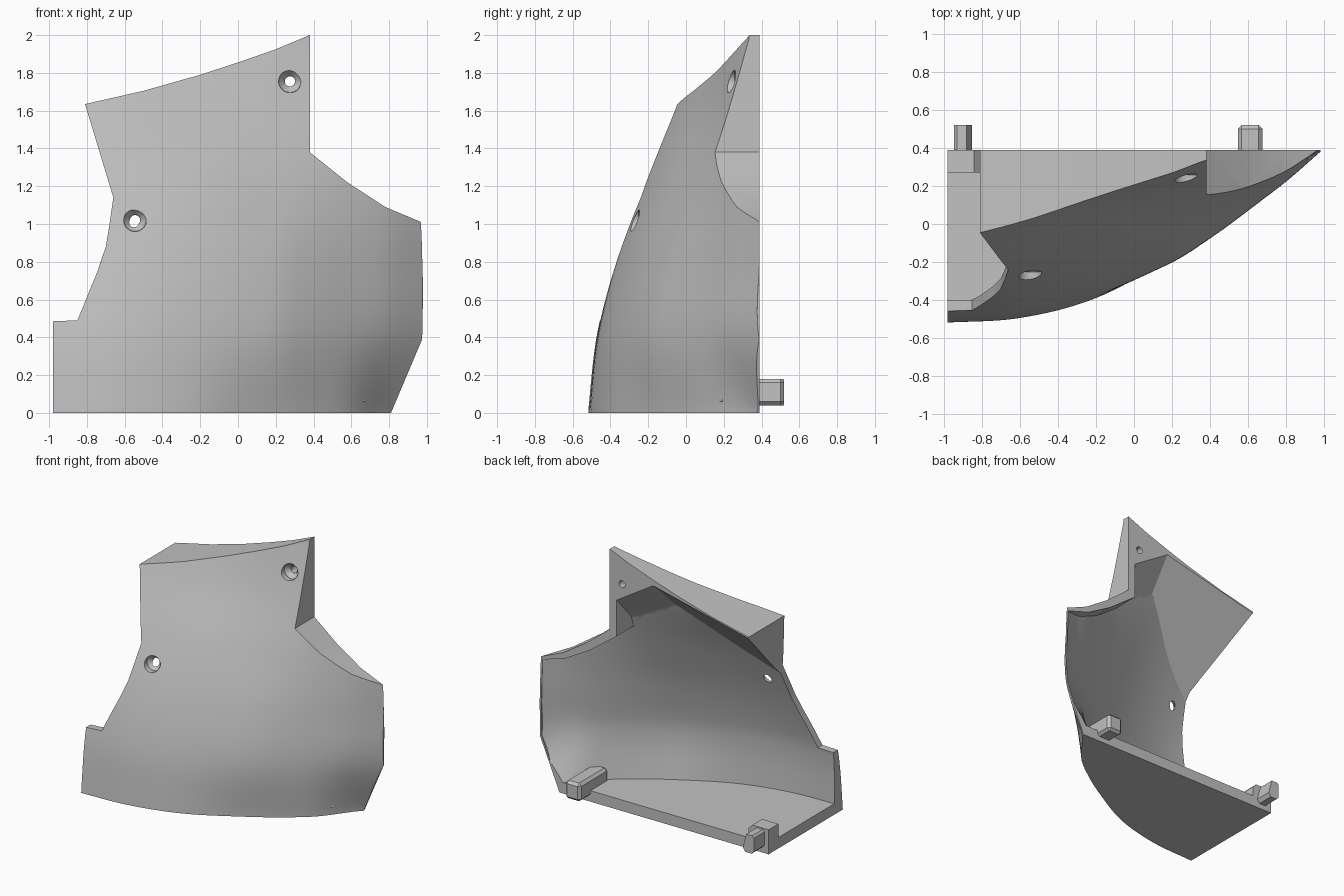
import bpy, bmesh
from mathutils import Vector

default_cube = bpy.data.objects.get("Cube")
if default_cube:
    bpy.data.objects.remove(default_cube, do_unlink=True)

grey = bpy.data.materials.new("plain grey")
grey.use_nodes = True
colour = (0.54, 0.54, 0.54, 1)
grey.diffuse_color = colour
for node in grey.node_tree.nodes:
    if node.type == 'BSDF_PRINCIPLED':
        node.inputs["Base Color"].default_value = colour

BACK = .39

# Depth of the curved front: one row per height, one column per x position
COLUMNS = (-1, -.6, -.2, .2, .4, .6, .8, .98)
HEIGHTS = (0, .4, .8, 1.2, 1.6, 2)
DEPTHS = (
    (-.52, -.495, -.39, -.175, -.045, .115, .37, .52),
    (-.475, -.455, -.36, -.2, -.075, .07, .23, .39),
    (-.38, -.355, -.265, -.115, -.005, .12, .25, .392),
    (-.26, -.205, -.115, .025, .105, .195, .295, .41),
    (-.09, -.025, .07, .175, .23, .28, .35, .45),
    (.1, .14, .215, .29, .345, .4, .45, .5),
)


def spline(knots, values, t):
    """Smooth curve through the given values."""
    last = len(knots) - 1
    t = min(max(t, knots[0]), knots[last])
    i = max(k for k in range(last) if knots[k] <= t)

    def slope(k):
        a, b = max(k - 1, 0), min(k + 1, last)
        return (values[b] - values[a]) / (knots[b] - knots[a])

    span = knots[i + 1] - knots[i]
    s = (t - knots[i]) / span
    blend = s * s * (3 - 2 * s)
    return (values[i] * (1 - blend) + values[i + 1] * blend
            + span * s * (1 - s) * ((1 - s) * slope(i) - s * slope(i + 1)))


def front_depth(x, z):
    return spline(HEIGHTS, [spline(COLUMNS, row, x) for row in DEPTHS], z)


def wall_thickness(x, z):
    """Thicker near the floor and on the slope, thin at the left rim."""
    slope_gain = .012 * min(1, max(0, x + .4))
    taper = min(1, max(.15, (.97 - x) / .28))
    return taper * (.054 + slope_gain + max(0, .1 * (.5 - z)))


def finish(bm, name):
    bmesh.ops.recalc_face_normals(bm, faces=bm.faces[:])
    mesh = bpy.data.meshes.new(name)
    bm.to_mesh(mesh)
    bm.free()
    mesh.materials.append(grey)
    obj = bpy.data.objects.new(name, mesh)
    bpy.context.collection.objects.link(obj)
    return obj


def prism(name, points, low, high):
    """Extrude an x-z outline along y."""
    bm = bmesh.new()
    face = bm.faces.new([bm.verts.new((x, low, z)) for x, z in points])
    new = bmesh.ops.extrude_face_region(bm, geom=[face])["geom"]
    for v in new:
        if isinstance(v, bmesh.types.BMVert):
            v.co.y = high
    return finish(bm, name)


def curved_block(name, offset):
    """Block whose front follows the curved surface, set back by offset(x, z)."""
    bm = bmesh.new()
    bmesh.ops.create_grid(bm, x_segments=44, y_segments=44, size=1.13)
    for v in bm.verts:
        x, z = v.co.x, v.co.y + 1
        v.co = (x, front_depth(x, z) + offset(x, z), z)
    new = bmesh.ops.extrude_face_region(bm, geom=bm.faces[:])["geom"]
    for v in new:
        if isinstance(v, bmesh.types.BMVert):
            v.co.y = 1
    return finish(bm, name)


def half_space(point, normal):
    """Large box lying on one side of a plane."""
    direction = Vector(normal).normalized()
    bm = bmesh.new()
    bmesh.ops.create_cube(bm, size=6)
    turn = direction.to_track_quat('Z', 'Y')
    for v in bm.verts:
        v.co = turn @ v.co + Vector(point) + direction * 3
    return finish(bm, "half_space")


def combine(obj, tool, operation):
    """Apply a boolean and remove the tool."""
    mod = obj.modifiers.new("cut", 'BOOLEAN')
    mod.operation, mod.solver, mod.object = operation, 'EXACT', tool
    bpy.context.view_layer.update()
    graph = bpy.context.evaluated_depsgraph_get()
    result = bpy.data.meshes.new_from_object(obj.evaluated_get(graph))
    obj.modifiers.clear()
    obj.data = result
    bpy.data.objects.remove(tool, do_unlink=True)


def frustum(x, z, start, end, r_start, r_end):
    """Round cutter running along y."""
    bpy.ops.mesh.primitive_cone_add(
        vertices=32, radius1=r_end, radius2=r_start, depth=end - start,
        location=(x, (start + end) / 2, z), rotation=(1.5708, 0, 0))
    return bpy.context.object


def chamfered_box(name, low, high, chamfer):
    bm = bmesh.new()
    bmesh.ops.create_cube(bm, size=1)
    for v in bm.verts:
        v.co = [a + (b - a) * (c + .5) for a, b, c in zip(low, high, v.co)]
    bmesh.ops.bevel(bm, geom=bm.edges[:], offset=chamfer, segments=1,
                    affect='EDGES', profile=.5)
    return finish(bm, name)


# Outer body, trimmed to its front outline
outline = [
    (-.98, 0), (.81, 0), (.975, .39), (.98, .65), (.97, 1.01), (.78, 1.09),
    (.58, 1.22), (.38, 1.38), (.38, 2), (.2, 1.925), (0, 1.855), (-.2, 1.79),
    (-.5, 1.705), (-.81, 1.635), (-.66, 1.14), (-.68, 1), (-.7, .88),
    (-.74, .76), (-.85, .49), (-.98, .485)]
shell = curved_block("shell", lambda x, z: 0)
combine(shell, prism("trim", outline, -.9, BACK), 'INTERSECT')

# Hollow, open at the back and the right side
hollow_outline = [
    (-1.05, .085), (.835, .085), (.963, .4), (.967, .65), (.955, .99),
    (.76, 1.05), (.55, 1.17), (.32, 1.34), (.32, 2.05), (-1.05, 2.05)]
hollow = curved_block("hollow", wall_thickness)
combine(hollow, prism("trim", hollow_outline, -.9, .9), 'INTERSECT')

# Sloped undersides of the roof and of the solid screw corner
combine(hollow, half_space((-.81, BACK, 1.622), (-.235, -.95, 1)), 'DIFFERENCE')
combine(hollow, half_space((0, BACK, 1.82), (.625, -1.1, 1)), 'DIFFERENCE')
combine(shell, hollow, 'DIFFERENCE')

# Countersunk screw holes
for x, z in ((-.545, 1.02), (.275, 1.755)):
    y = front_depth(x, z)
    combine(shell, frustum(x, z, y - .1, y + .016, .06, .06), 'DIFFERENCE')
    combine(shell, frustum(x, z, y + .014, y + .05, .06, .028), 'DIFFERENCE')
    combine(shell, frustum(x, z, y - .2, y + .5, .027, .027), 'DIFFERENCE')

bpy.ops.object.select_all(action='DESELECT')
shell.select_set(True)
bpy.context.view_layer.objects.active = shell
bpy.ops.object.shade_smooth_by_angle(angle=.5)

# Locating tabs on the floor
chamfered_box("left_tab", (.545, .17, .04), (.675, .52, .18), .02)
tab_profile = [(-.945, .06), (-.925, .04), (-.87, .04), (-.85, .07),
               (-.88, .18), (-.93, .18), (-.945, .165)]
prism("right_tab", tab_profile, .3, .52)
base_profile = [(-.98, .05), (-.81, .05), (-.81, .16), (-.84, .19), (-.98, .19)]
prism("right_tab_base", base_profile, .27, BACK)
